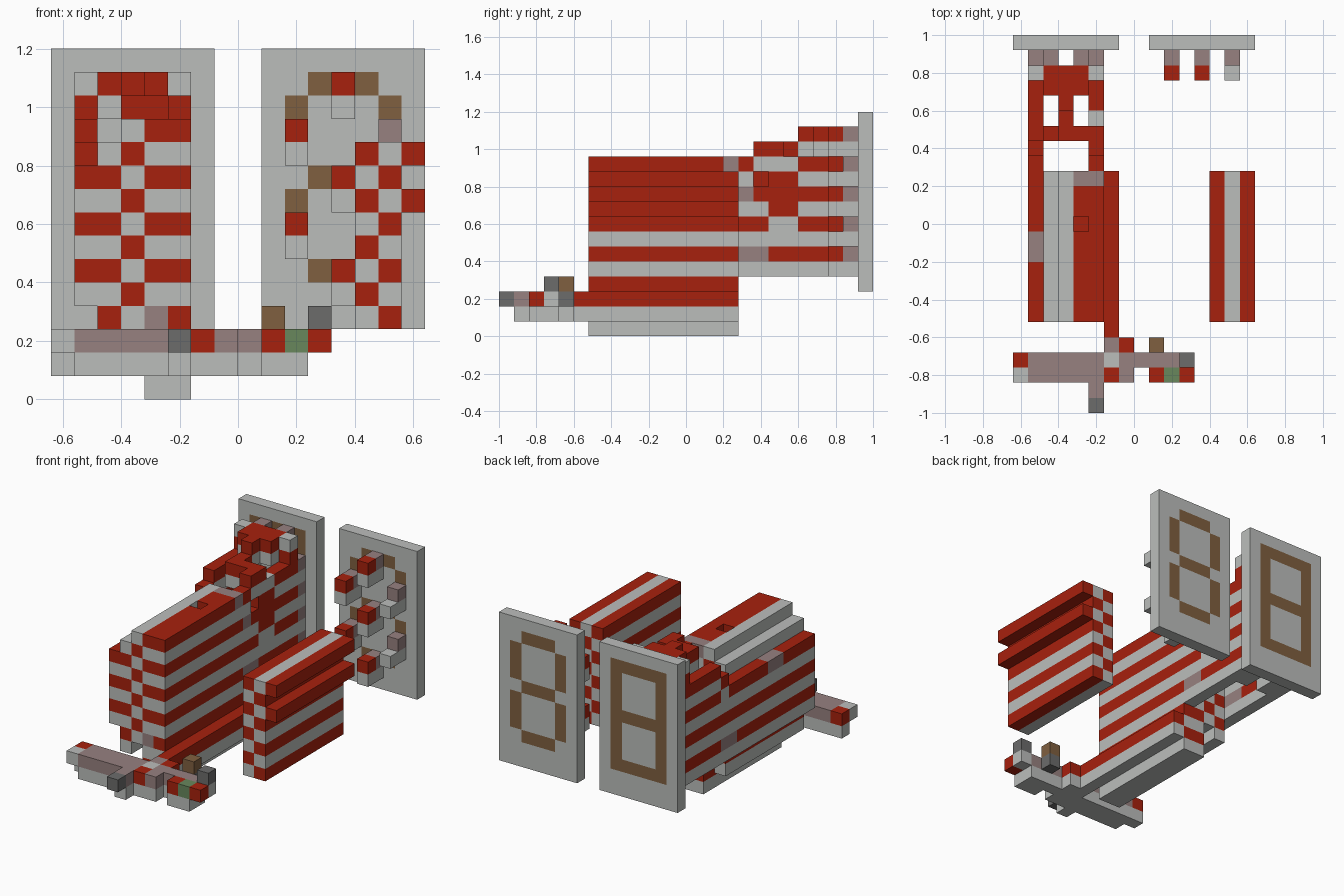
import bpy
import bmesh
from mathutils import Vector

cube = bpy.data.objects.get("Cube")
if cube:
    bpy.data.objects.remove(cube, do_unlink=True)

UNIT = 0.08
ORIGIN = Vector((-0.64, -1.0, 0.0))
COLOURS = {
    "G": ("pale grey", (0.50, 0.515, 0.50)),
    "R": ("wire red", (0.39, 0.015, 0.004)),
    "P": ("dusty pink", (0.31, 0.22, 0.216)),
    "B": ("lamp brown", (0.216, 0.117, 0.051)),
    "S": ("dark grey", (0.15, 0.15, 0.148)),
    "N": ("moss green", (0.138, 0.242, 0.107)),
}
materials, slots = [], {}
for key, (label, rgb) in COLOURS.items():
    mat = bpy.data.materials.new(label)
    mat.use_nodes = True
    mat.diffuse_color = (*rgb, 1)
    mat.node_tree.nodes["Principled BSDF"].inputs["Base Color"].default_value = (*rgb, 1)
    slots[key] = len(materials)
    materials.append(mat)

X, Y, Z = Vector((1, 0, 0)), Vector((0, 1, 0)), Vector((0, 0, 1))
cells = {}   # grid position -> (part name, colour key)


def layout(part, rows, start, across, down, along=Y, depth=1):
    """Fill grid cells from a drawn pattern, extruded along one axis."""
    for r, row in enumerate(rows.split()):
        for c, key in enumerate(row):
            if key != ".":
                for d in range(depth):
                    p = Vector(start) + across * c + down * r + along * d
                    cells[tuple(int(round(v)) for v in p)] = (part, key)


def section(part, rows, start, depth=1):
    layout(part, rows, start, X, -Z, Y, depth)


def profile(part, rows, start):
    layout(part, rows, start, Y, -Z)


def plan(part, rows, start):
    layout(part, rows, start, X, -Y)


# Display panels with seven-segment lamps
blank = "GGGGGGG "
ring = "GBBBBBG " + "GBGGGBG " * 3
section("joined_display", blank + ring * 2 + "GBBBBBG " + blank * 2, (0, 24, 14))
bar, sides = "GGBBBGG ", "GBGGGBG " * 3
section("split_display", blank + (bar + sides) * 2 + bar + blank * 2, (9, 24, 14))

# Main bundle of striped wires
section("main_wire_bundle", """
    ..GRR. .GRGG. RRGRR. GGRGG. RRGRR. GGRGG.
    RRGRR. GGRGG. .RGRR. .G.GGR ...RRG ...GG.""", (1, 6, 11), 10)
for i in (4, 5):
    cells[i, 15, 11] = ("main_wire_bundle", "P")
for j in (10, 11):
    cells[1, j, 9] = ("main_wire_bundle", "P")
cells[4, 6, 3] = ("main_wire_bundle", "P")
del cells[4, 12, 11]
cells[4, 12, 10] = ("main_wire_bundle", "R")

# Smaller wire bundle
section("side_wire_bundle", "RGR GR. RGR GR. RG. GR. RG. GR.", (13, 6, 10), 10)

# Stepped wires running to the joined display
profile("inner_riser", """
    ......G. .RR...R. RGGGRRRP G.RRGGGG PRRRRRRP
    GGRRGGGG RRGGRRRP GGGGGGGG PPRRRRRP GGGGGGGG""", (5, 16, 13))
profile("outer_riser", """
    ......G. ......R. ..RRRRRP .RGGGGGG RGRRRRRP
    GGGGGGGG RRRRRRRP GGGGGGGG PPRRRRRP GGGGGGGG""", (1, 16, 13))
profile("top_bridge", "..RRR RRGGG GG...", (3, 18, 13))
profile("top_bridge", "R G", (4, 18, 12))
profile("low_bridge", "R G", (2, 18, 9))
for i in (2, 4):
    for k in (13, 9, 5):
        profile("segment_feeds", "RRP GGG", (i, 21, k))

# Short feeds on the split display, one per segment
for i, k in ((12, 13), (10, 11), (12, 9), (10, 7), (12, 5)):
    profile("split_display_feeds", "RP GG", (i, 22, k))
for k in (11, 7):
    profile("split_display_feeds", ".P GG", (14, 22, k))

# Control row at the front
plan("control_base", "......G ......GG GGGGGGGGGGG .GGGGGGG.GG .....G", (0, 5, 1))
plan("control_row", """
    ......R ......PR.S RPPPPPGPPPPG GPPPPPRP.RNR .....P .....S""", (0, 5, 2))
cells[9, 4, 3] = ("control_knobs", "B")
cells[11, 3, 3] = ("control_knobs", "S")

# Outer faces of the grid cells, one object per part
AXES = [(n, u, v) for n, u, v in
        ((X, Y, Z), (Y, Z, X), (Z, X, Y), (-X, Z, Y), (-Y, X, Z), (-Z, Y, X))]


def build(part):
    bm = bmesh.new()
    for pos, (owner, key) in cells.items():
        if owner != part:
            continue
        centre = Vector(pos) + (X + Y + Z) / 2
        for n, u, v in AXES:
            if tuple(int(a) for a in Vector(pos) + n) in cells:
                continue
            corners = [centre + (n + u * a + v * b) / 2
                       for a, b in ((-1, -1), (1, -1), (1, 1), (-1, 1))]
            face = bm.faces.new([bm.verts.new(ORIGIN + c * UNIT) for c in corners])
            face.material_index = slots[key]
    bmesh.ops.remove_doubles(bm, verts=bm.verts, dist=UNIT / 100)
    mesh = bpy.data.meshes.new(part)
    bm.to_mesh(mesh)
    bm.free()
    for mat in materials:
        mesh.materials.append(mat)
    bpy.context.collection.objects.link(bpy.data.objects.new(part, mesh))


for part in sorted({owner for owner, _ in cells.values()}):
    build(part)
